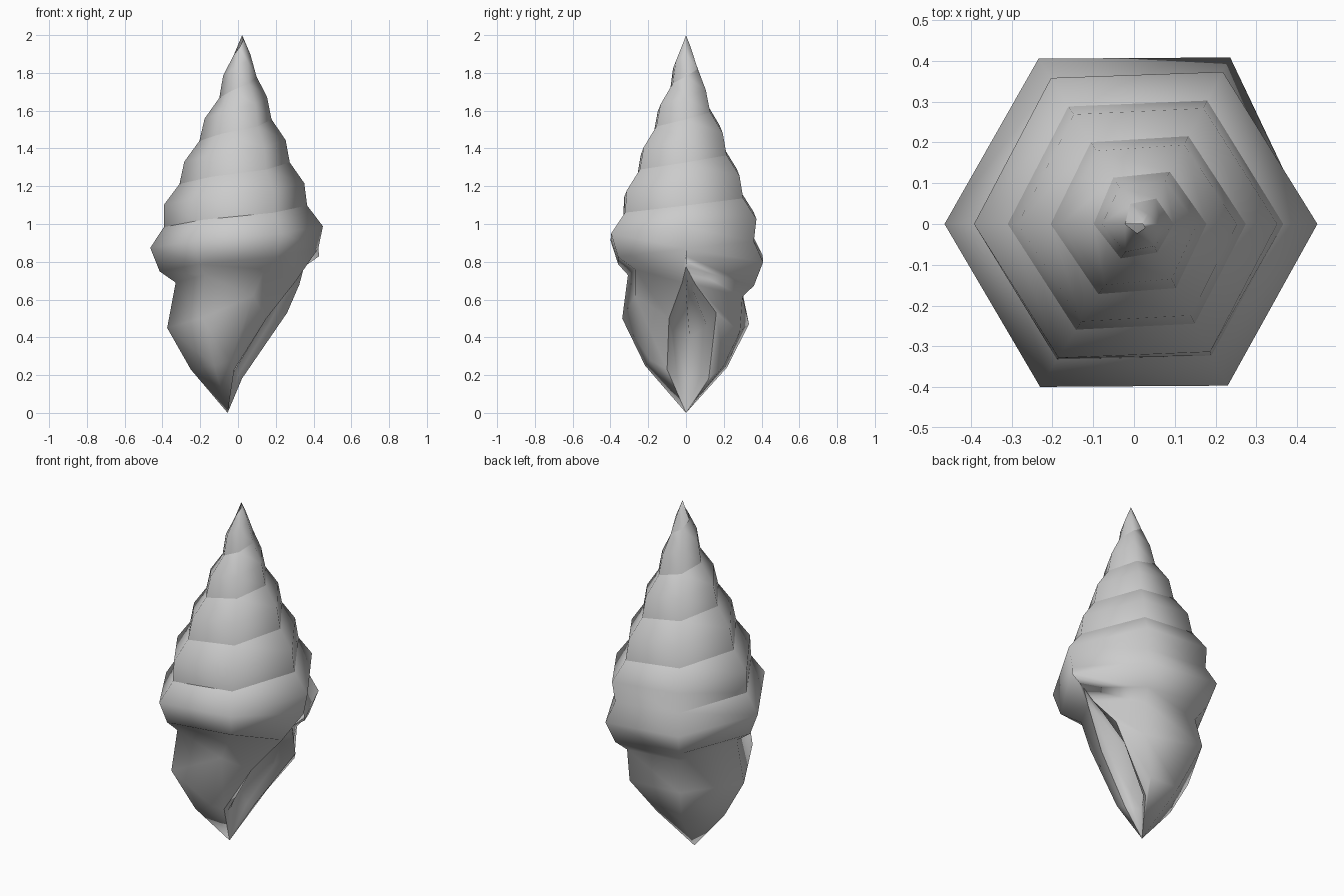
import bpy, bmesh
from math import sin, cos, radians
from mathutils import Vector

if "Cube" in bpy.data.objects:
    bpy.data.objects.remove(bpy.data.objects["Cube"])

mat = bpy.data.materials.new("shell grey")
mat.use_nodes = True
GREY = (0.6, 0.6, 0.6, 1)
mat.diffuse_color = GREY
mat.node_tree.nodes["Principled BSDF"].inputs["Base Color"].default_value = GREY

LAST = 33           # six-sided winding steps from the lip up to the apex
TIP = (-0.055, 0, 0)
PEAK = (0.35, 0, 0.775)


def spine(step, radius, z):
    """Point on a corner of the six-sided winding; the axis leans to the apex."""
    a = radians(60 * step)
    lean = 0.02 * max(0, z - 0.9)
    return Vector((radius * cos(a) + lean, radius * sin(a), z))


def shoulder(step):
    z = min(0.76 + 0.038 * step, 2)
    r = min(0.475 - 0.0035 * step, 0.551 - 0.0172 * step)
    return spine(step, max(r, min(0.1, 0.45 * (2 - z))), z)


def suture(step):
    z = min(0.87 + 0.038 * step, 2)
    r = min(0.425 - 0.0105 * step, 0.467 - 0.0168 * step)
    return spine(step, max(r, min(0.08, 0.4 * (2 - z))), z)


def whorl_column(step):
    """Upper seam, widest corner and lower seam of the winding strip."""
    if step == 0:
        return [suture(0), Vector((0.43, 0, 0.83)), Vector(PEAK)]
    if step >= 6:
        low = suture(step - 6)
    else:
        low = spine(step, 0.415, 0.635 + 0.038 * step)
    return [suture(step), shoulder(step), low]


def bridge(bm, columns):
    for a, b in zip(columns, columns[1:]):
        for i in range(len(a) - 1):
            bm.faces.new([a[i], b[i], b[i + 1], a[i + 1]])


def finish(bm, name):
    # Weld the apex and the lower part; the seams above stay crisp
    weld = [v for v in bm.verts if v.co.z < 0.96 or v.co.z > 1.999]
    bmesh.ops.remove_doubles(bm, verts=weld, dist=0.001)
    mesh = bpy.data.meshes.new(name)
    bm.to_mesh(mesh)
    bm.free()
    mesh.materials.append(mat)
    for p in mesh.polygons:
        p.use_smooth = True
    obj = bpy.data.objects.new(name, mesh)
    bpy.context.collection.objects.link(obj)


# Spiral whorls, one continuous strip
bm = bmesh.new()
columns = [[bm.verts.new(p) for p in whorl_column(s)] for s in range(LAST + 1)]
bridge(bm, columns)

# Tapering base: waist, bulge and foot below each corner of the last whorl
base = {
    1: [spine(1, 0.345, 0.615), spine(1, 0.33, 0.43), (0.05, 0.2, 0.25)],
    2: [spine(2, 0.345, 0.64), spine(2, 0.385, 0.47), spine(2, 0.25, 0.24)],
    3: [spine(3, 0.33, 0.69), spine(3, 0.375, 0.45), spine(3, 0.25, 0.23)],
    4: [spine(4, 0.355, 0.73), spine(4, 0.39, 0.5), spine(4, 0.25, 0.25)],
    5: [(0.14, -0.27, 0.76), (0.08, -0.27, 0.62), (-0.04, -0.19, 0.28)],
}
front_lip = [(0.3, -0.02, 0.69), (0.15, -0.09, 0.5), (-0.02, -0.1, 0.23)]
back_lip = [(0.325, 0.05, 0.68), (0.26, 0.16, 0.53), (0.02, 0.12, 0.18)]


def lower_column(top, points):
    return [top] + [bm.verts.new(p) for p in points + [TIP]]


peak, seam_end = columns[0][2], columns[6][2]
ring = [lower_column(peak, back_lip)]
ring += [lower_column(columns[s][2], base[s]) for s in base]
ring.append(lower_column(seam_end, front_lip))
bridge(bm, ring)
# Close the gap between the winding's end and the front lip
bm.faces.new([seam_end, ring[-1][1], peak])
finish(bm, "shell_whorls")

# Aperture lining: lip rims folding into a hollow
bm = bmesh.new()
inner_top = (0.31, 0.01, 0.72)
lining = [
    [PEAK] + front_lip,
    [inner_top, (0.24, 0, 0.64), (0.08, -0.07, 0.44), (-0.03, -0.05, 0.2)],
    [inner_top, (0.1, 0.02, 0.62), (-0.06, 0.02, 0.4), (-0.05, 0, 0.18)],
    [inner_top, (0.25, 0.04, 0.64), (0.16, 0.11, 0.46), (0, 0.08, 0.2)],
    [PEAK] + back_lip,
]
bridge(bm, [[bm.verts.new(p) for p in c + [TIP]] for c in lining])
finish(bm, "aperture_lining")
